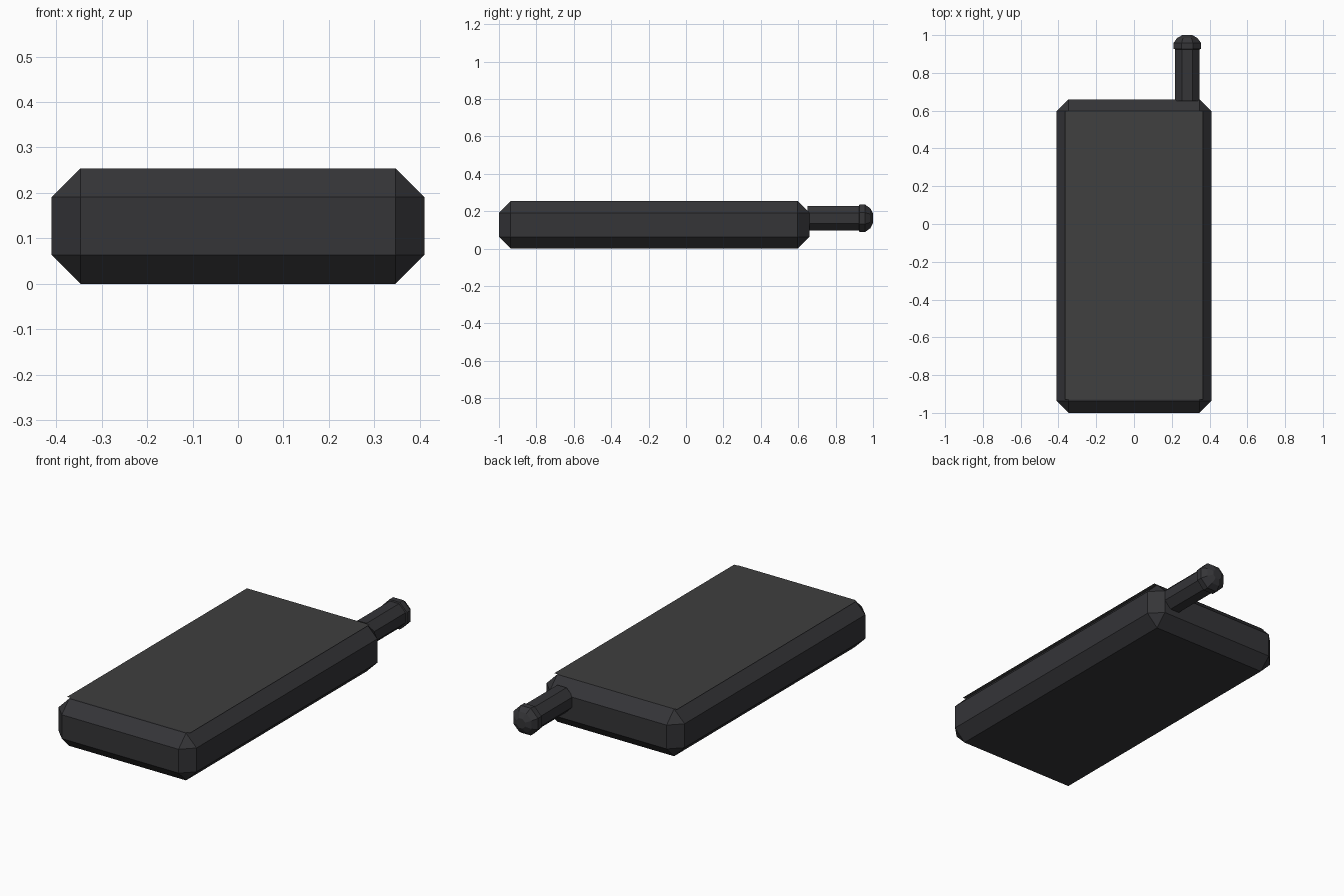
import bpy, bmesh
from math import cos, sin, pi

if "Cube" in bpy.data.objects:
    bpy.data.objects.remove(bpy.data.objects["Cube"])


def material(name, rgb):
    m = bpy.data.materials.new(name)
    m.diffuse_color = (*rgb, 1)
    m.use_nodes = True
    m.node_tree.nodes["Principled BSDF"].inputs["Base Color"].default_value = m.diffuse_color
    return m


def finish(name, bm, mat):
    bmesh.ops.recalc_face_normals(bm, faces=bm.faces)
    me = bpy.data.meshes.new(name)
    bm.to_mesh(me)
    bm.free()
    me.materials.append(mat)
    ob = bpy.data.objects.new(name, me)
    bpy.context.collection.objects.link(ob)
    return ob


dark = material("dark_plastic", (0.035, 0.035, 0.039))
panel = material("panel_grey", (0.05, 0.05, 0.05))

# Chamfered slab body
bm = bmesh.new()
bmesh.ops.create_cube(bm, size=1)
for v in bm.verts:
    v.co.x *= 0.82
    v.co.y = v.co.y * 1.66 - 0.17
    v.co.z = (v.co.z + 0.5) * 0.254
bmesh.ops.bevel(bm, geom=bm.edges[:], offset=0.063, offset_type='OFFSET',
                segments=1, profile=0.5, affect='EDGES')
finish("body", bm, dark)

# Thin top panel, slightly overhanging the side chamfers
bm = bmesh.new()
bm.faces.new([bm.verts.new((x, y, 0.2555)) for x, y in
              ((-0.365, -0.93), (0.365, -0.93), (0.365, 0.597), (-0.365, 0.597))])
bm.normal_update()
ob = finish("top_panel", bm, panel)
if ob.data.polygons[0].normal.z < 0:
    ob.data.flip_normals()

# Eight-sided antenna with a rounded tip, lathed along y
SIDES = 8
profile = [(0.65, 0.071), (0.925, 0.071), (0.927, 0.079), (0.958, 0.079),
           (0.985, 0.058), (1.0, 0.028)]
bm = bmesh.new()
rings = [[bm.verts.new((0.282 + r * cos((i + 0.5) * 2 * pi / SIDES), y,
                        0.162 + r * sin((i + 0.5) * 2 * pi / SIDES)))
          for i in range(SIDES)] for y, r in profile]
for a, b in zip(rings, rings[1:]):
    for i in range(SIDES):
        j = (i + 1) % SIDES
        bm.faces.new((a[i], a[j], b[j], b[i]))
bm.faces.new(rings[0])
bm.faces.new(rings[-1])
finish("antenna", bm, dark)
